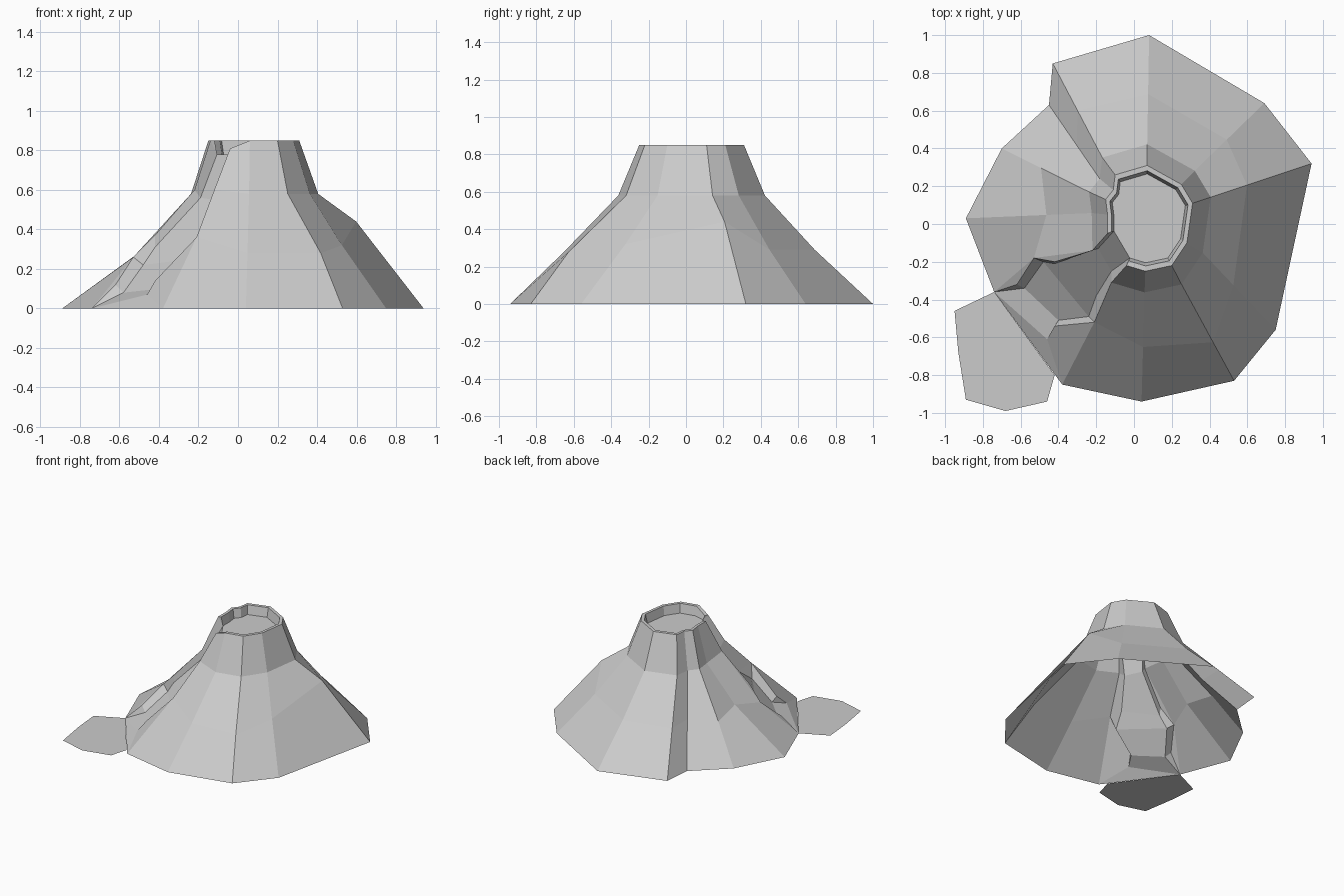
import bpy
import bmesh
from mathutils import Vector

cube = bpy.data.objects.get("Cube")
if cube:
    bpy.data.objects.remove(cube, do_unlink=True)

RIM_Z, SHOULDER_Z, POOL_Z = 0.85, 0.58, 0.78
CENTRE = Vector((0.07, 0.03, 0))


def make_material(name, colour):
    material = bpy.data.materials.new(name)
    material.use_nodes = True
    material.diffuse_color = colour
    shader = material.node_tree.nodes["Principled BSDF"]
    shader.inputs["Base Color"].default_value = colour
    return material


def around_centre(point, factor, height):
    """Scale a point sideways about the crater axis and set its height."""
    moved = CENTRE + (point - CENTRE) * factor
    moved.z = height
    return moved


def finish(name, faces, material):
    """Turn a list of corner loops into one welded, flat-shaded object."""
    bm = bmesh.new()
    for corners in faces:
        bm.faces.new([bm.verts.new(corner) for corner in corners])
    bmesh.ops.remove_doubles(bm, verts=bm.verts, dist=0.0005)
    bmesh.ops.recalc_face_normals(bm, faces=bm.faces)
    if sum(face.normal.z * face.calc_area() for face in bm.faces) < 0:
        bmesh.ops.reverse_faces(bm, faces=bm.faces)
    mesh = bpy.data.meshes.new(name)
    bm.to_mesh(mesh)
    bm.free()
    mesh.materials.append(material)
    item = bpy.data.objects.new(name, mesh)
    bpy.context.collection.objects.link(item)
    return item


def strips(first, second):
    """Quads that join two chains of equal length."""
    return [(first[i], first[i + 1], second[i + 1], second[i])
            for i in range(len(first) - 1)]


def ridge(foot, rim, spread, height):
    """Ridge line: rim, shoulder, middle of the slope, foot."""
    foot = Vector((*foot, 0))
    top = Vector((*rim, RIM_Z))
    shoulder = around_centre(top, 1.4, SHOULDER_Z)
    middle = shoulder.lerp(foot, spread)
    middle.z = height
    return [top, shoulder, middle, foot]


def chain(*points):
    return [Vector(point) for point in points]


rock = make_material("grey rock", (0.6, 0.6, 0.6, 1))

# Lava channel: upper edges and floor edges, from crater to foot
left_edge = chain((-.14, -.05, RIM_Z), (-.22, -.14, .6), (-.42, -.2, .37),
                  (-.53, -.18, .26), (-.62, -.32, .12))
right_edge = chain((-.04, -.22, .81), (-.12, -.31, .6), (-.21, -.52, .36),
                   (-.21, -.52, .36), (-.42, -.54, .14))
left_foot = Vector((-.74, -.36, 0))
right_foot = Vector((-.38, -.85, 0))
right_toe = Vector((-.46, -.61, .07))
left_floor = [around_centre(left_edge[0], .84, POOL_Z)] + chain(
    (-.19, -.13, .56), (-.42, -.21, .31), (-.48, -.2, .22), (-.58, -.34, .08))
right_floor = [around_centre(right_edge[0], .84, POOL_Z)] + chain(
    (-.12, -.25, .55), (-.2, -.38, .34), (-.24, -.49, .25), (-.4, -.51, .1))

# Ridges clockwise from the left bank to the right bank of the channel
ridges = [[left_edge[0], left_edge[1], left_edge[3], left_foot]]
for foot, rim, spread, height in (
        ((-.89, .03), (-.14, .05), .36, .31),
        ((-.7, .4), (-.15, .13), .55, .28),
        ((-.45, .63), (-.11, .18), .45, .29),
        ((-.43, .85), (-.1, .26), .5, .29),
        ((.08, 1), (.07, .31), .46, .29),
        ((.69, .64), (.25, .21), .46, .29),
        ((.94, .32), (.31, .11), .36, .44),
        ((.75, -.56), (.28, -.1), .42, .32),
        ((.53, -.83), (.2, -.22), .6, .28),
        ((.04, -.94), (.06, -.25), .5, .28)):
    ridges.append(ridge(foot, rim, spread, height))
ridges.append(right_edge[:3] + [right_foot])

# Mountain slopes
faces = []
for first, second in zip(ridges, ridges[1:]):
    faces += strips(first, second)
faces.append(left_edge[1:4])
faces.append((left_edge[3], left_edge[4], left_foot))
faces.append((right_edge[2], right_edge[4], right_toe, right_foot))
mountain = finish("mountain_slopes", faces, rock)

# Crater lip and inner wall, open at the channel
outer = [line[0] for line in ridges]
lip = [around_centre(point, .9, point.z) for point in outer]
pool = [around_centre(point, .84, POOL_Z) for point in outer]
finish("crater_lip", strips(outer, lip) + strips(lip, pool), rock)
finish("crater_pool", [pool], rock)

# Channel floor
floor_faces = strips(left_floor, right_floor)
floor_faces.append((left_floor[-1], left_foot, right_toe, right_floor[-1]))
floor_faces.append((left_foot, right_foot, right_toe))
finish("channel_floor", floor_faces, rock)

# Channel banks
left_bank = strips(left_edge, left_floor)
left_bank.append((left_edge[-1], left_floor[-1], left_foot))
left_bank.append((outer[0], lip[0], pool[0]))
finish("left_bank", left_bank, rock)

right_bank = strips(right_edge[:3], right_floor[:3])
right_bank.append((right_edge[2], right_floor[2], right_floor[3]))
right_bank.append((right_edge[2], right_floor[3], right_floor[4], right_edge[4]))
right_bank.append((right_edge[4], right_floor[4], right_toe))
right_bank.append((outer[-1], lip[-1], pool[-1]))
finish("right_bank", right_bank, rock)

# Flat puddle at the end of the channel
puddle = [left_foot] + chain((-.95, -.46, 0), (-.93, -.68, 0), (-.89, -.93, 0),
                             (-.68, -.99, 0), (-.46, -.94, 0), (-.42, -.8, 0))
finish("lava_puddle", [puddle], rock)
